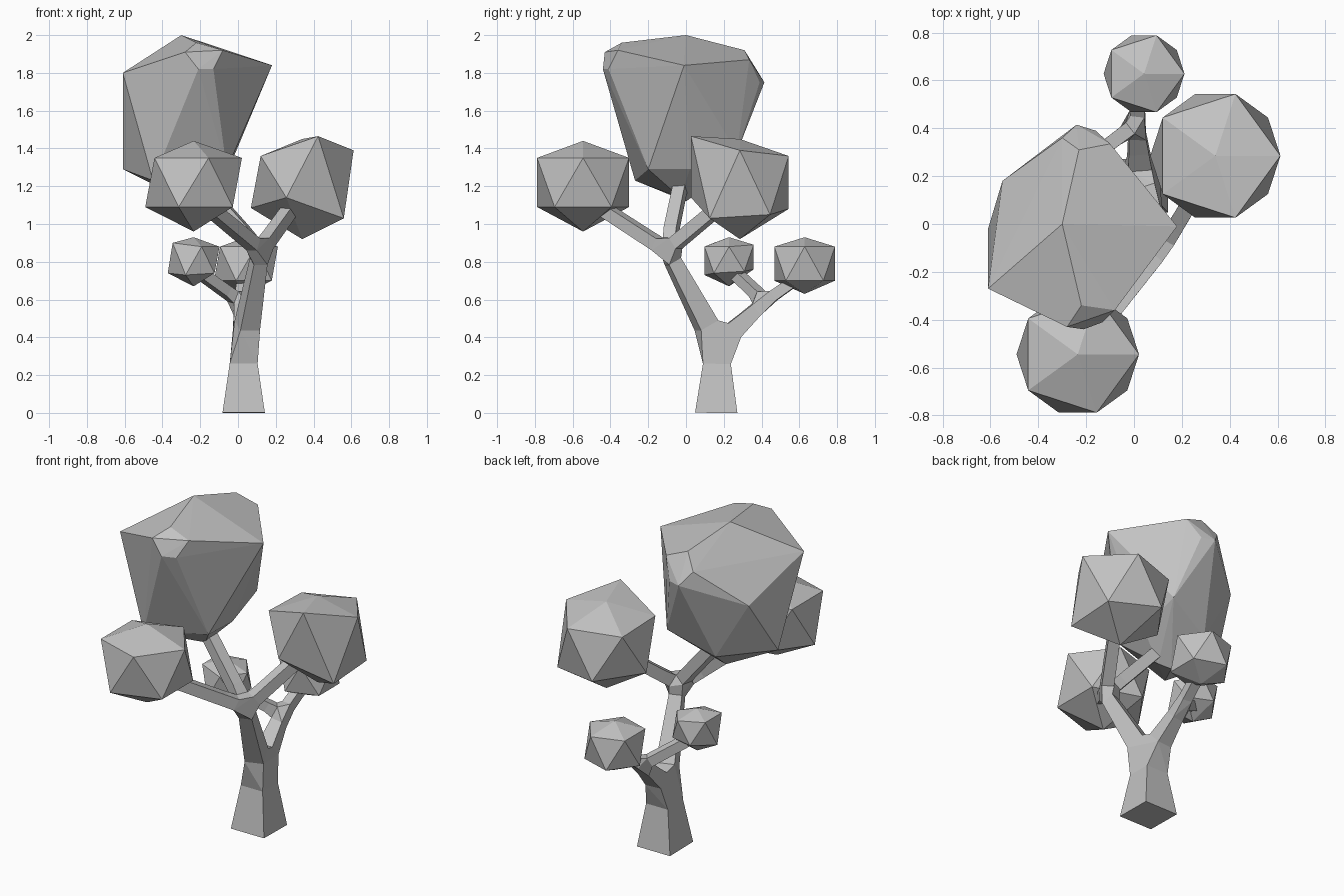
import bpy, bmesh
from math import cos, sin, radians

cube = bpy.data.objects.get("Cube")
if cube:
    bpy.data.objects.remove(cube, do_unlink=True)

grey = bpy.data.materials.new("plain grey")
grey.use_nodes = True
grey.diffuse_color = (0.54, 0.54, 0.54, 1)
bsdf = next(n for n in grey.node_tree.nodes if n.type == "BSDF_PRINCIPLED")
bsdf.inputs["Base Color"].default_value = grey.diffuse_color


def add_object(name, mesh):
    obj = bpy.data.objects.new(name, mesh)
    bpy.context.collection.objects.link(obj)
    mesh.materials.append(grey)
    return obj


def hull(name, points):
    """Faceted foliage clump wrapped around a few corner points."""
    bm = bmesh.new()
    for p in points:
        bm.verts.new(p)
    bmesh.ops.convex_hull(bm, input=bm.verts[:])
    bmesh.ops.dissolve_limit(bm, angle_limit=radians(2), verts=bm.verts[:], edges=bm.edges[:])
    bmesh.ops.recalc_face_normals(bm, faces=bm.faces[:])
    mesh = bpy.data.meshes.new(name)
    bm.to_mesh(mesh)
    bm.free()
    return add_object(name, mesh)


def clump(name, x, y, radius, top, bottom, upper, lower):
    """Twenty-sided clump: two poles and two staggered rings of five corners."""
    points = [(x, y, top), (x, y, bottom)]
    for heights, turn in ((upper, 0), (lower, 36)):
        for i, z in enumerate(heights):
            a = radians(turn + 72 * i)
            points.append((x + radius * cos(a), y + radius * sin(a), z))
    return hull(name, points)


# Round foliage clumps
clump("front_foliage", -0.235, -0.545, 0.256, 1.44, 0.96, [1.35] * 5, [1.09] * 5)
clump("side_foliage", 0.34, 0.285, 0.272, 1.45, 0.92,
      [1.39, 1.36, 1.35, 1.36, 1.465], [1.05, 1.08, 1.085, 1.14, 1.03])
clump("back_foliage", 0.042, 0.628, 0.169, 0.93, 0.63, [0.88] * 5, [0.70] * 5)
clump("small_foliage", -0.235, 0.228, 0.137, 0.93, 0.67,
      [0.88, 0.89, 0.90, 0.90, 0.88], [0.75, 0.76, 0.74, 0.73, 0.74])

# Large crown
hull("crown_foliage", [
    # peak and wide shoulders
    (-0.3, 0, 2), (0.18, -0.01, 1.84), (-0.61, -0.27, 1.8), (-0.55, 0.18, 1.62),
    # front bevel
    (-0.22, -0.34, 1.96), (-0.08, -0.36, 1.92), (-0.13, -0.41, 1.82),
    (-0.21, -0.44, 1.82), (-0.28, -0.43, 1.91),
    # back bevel
    (-0.1, 0.335, 1.87), (-0.23, 0.31, 1.92), (-0.3, 0.36, 1.83),
    (-0.24, 0.415, 1.75), (-0.16, 0.39, 1.75),
    # underside
    (-0.61, -0.02, 1.29), (-0.45, -0.27, 1.23), (-0.06, -0.2, 1.29), (-0.05, 0.02, 1.29),
    (-0.06, 0.27, 1.38), (-0.34, 0.2, 1.26), (-0.2, -0.03, 1.14), (-0.27, 0, 1.12)])

# Trunk and branches: a skeleton of joints with a square skin
joints = [  # position, half width, parent joint
    ((0.03, 0.16, 0), 0.112, None),
    ((0.03, 0.165, 0.355), 0.06, 0),
    ((0.12, -0.1, 0.86), 0.035, 1),
    ((-0.17, -0.47, 1.1), 0.033, 2),
    ((0.3, 0.2, 1.11), 0.033, 2),
    ((-0.18, -0.03, 1.2), 0.033, 2),
    ((0.01, 0.42, 0.59), 0.03, 1),
    ((0.03, 0.59, 0.71), 0.028, 6),
    ((-0.2, 0.26, 0.74), 0.028, 6)]
mesh = bpy.data.meshes.new("trunk_and_branches")
mesh.from_pydata([j[0] for j in joints],
                 [(j[2], i) for i, j in enumerate(joints) if j[2] is not None], [])
trunk = add_object("trunk_and_branches", mesh)
skin = trunk.modifiers.new("square skin", "SKIN")
skin.branch_smoothing = 0
if not mesh.skin_vertices:
    bpy.context.view_layer.objects.active = trunk
    bpy.ops.mesh.customdata_skin_add()
for i, (point, half_width, parent) in enumerate(joints):
    mesh.skin_vertices[0].data[i].radius = (half_width, half_width)
    mesh.skin_vertices[0].data[i].use_root = parent is None
